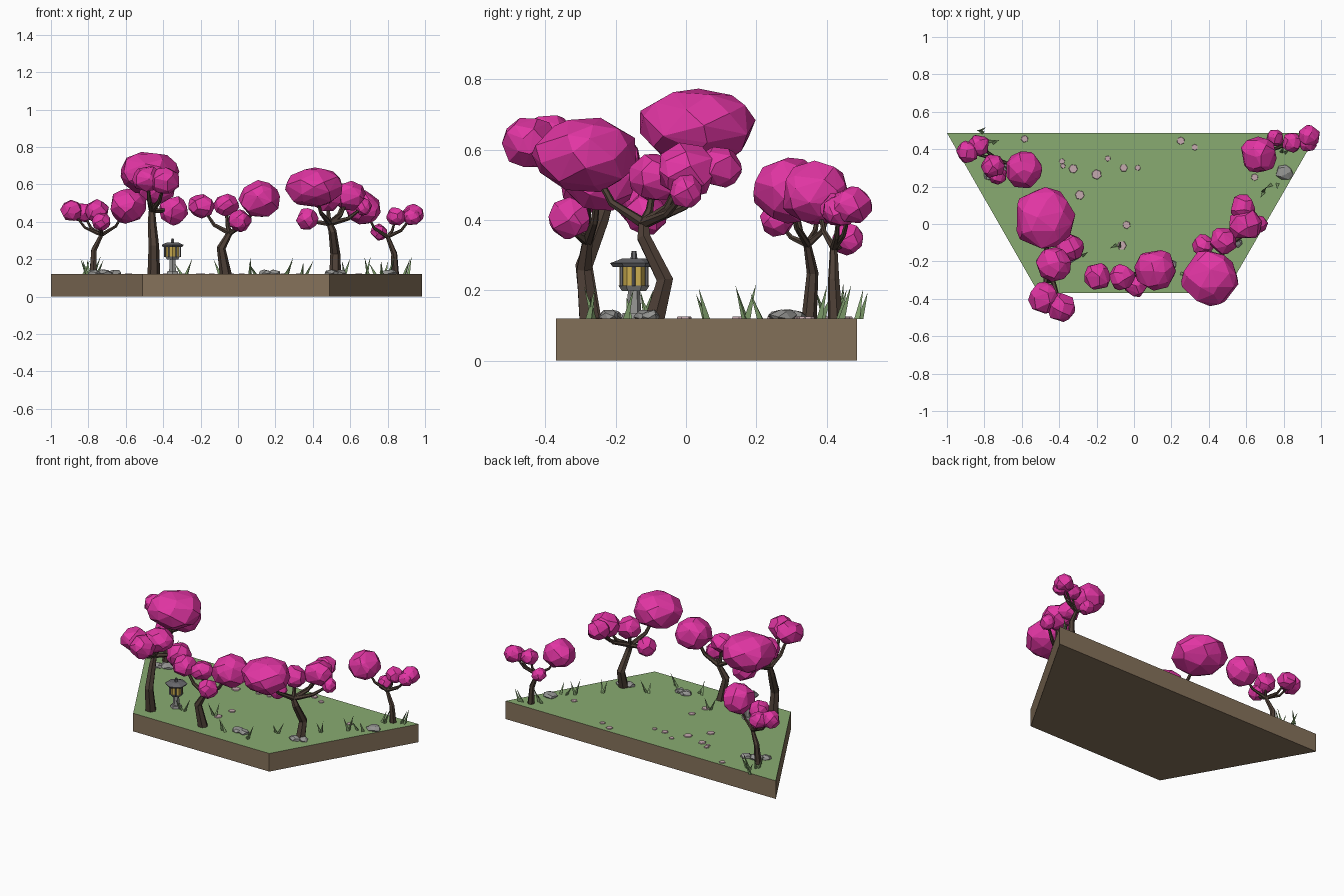
import bpy, bmesh, math, random
from mathutils import Vector, Matrix

if "Cube" in bpy.data.objects:
    bpy.data.objects.remove(bpy.data.objects["Cube"])

random.seed(7)
GROUND = 0.12


def mat(name, rgb):
    m = bpy.data.materials.new(name)
    m.diffuse_color = (*rgb, 1)
    m.use_nodes = True
    m.node_tree.nodes["Principled BSDF"].inputs["Base Color"].default_value = m.diffuse_color
    return m


BLOSSOM = mat("blossom pink", (0.76, 0.036, 0.37))
GRASS = mat("grass green", (0.25, 0.41, 0.165))
SOIL = mat("soil brown", (0.24, 0.17, 0.105))
BARK = mat("dark bark", (0.075, 0.05, 0.037))
STONE = mat("stone grey", (0.30, 0.30, 0.29))
ROOF = mat("roof grey", (0.14, 0.14, 0.15))
GLOW = mat("lantern yellow", (0.60, 0.42, 0.08))
PETAL = mat("petal pale pink", (0.56, 0.40, 0.43))
BLADE = mat("blade green", (0.23, 0.37, 0.16))


def finish(bm, name, *mats):
    bmesh.ops.recalc_face_normals(bm, faces=bm.faces)
    me = bpy.data.meshes.new(name)
    bm.to_mesh(me)
    bm.free()
    ob = bpy.data.objects.new(name, me)
    bpy.context.collection.objects.link(ob)
    for m in mats:
        me.materials.append(m)
    return ob


def add_lump(bm, center, radii, n):
    """Faceted lump: convex hull of jittered points spread over an ellipsoid."""
    verts = []
    spin = random.uniform(0, 6.28)
    for i in range(n):
        z = 1 - 2 * (i + 0.5) / n
        a = spin + i * 2.39996 + random.uniform(-0.3, 0.3)
        z = max(-1, min(1, z + random.uniform(-0.08, 0.08)))
        r = math.sqrt(1 - z * z)
        p = Vector((r * math.cos(a), r * math.sin(a), z)) * random.uniform(0.97, 1.06)
        verts.append(bm.verts.new([c + q * s for c, q, s in zip(center, p, radii)]))
    res = bmesh.ops.convex_hull(bm, input=verts)
    loose = {g for g in res["geom_interior"] + res["geom_unused"] if isinstance(g, bmesh.types.BMVert)}
    bmesh.ops.delete(bm, geom=list(loose), context='VERTS')


def add_prism(bm, x, y, z0, z1, r0, r1, sides, turn=0.0, mi=0):
    res = bmesh.ops.create_cone(bm, cap_ends=True, segments=sides, radius1=r0, radius2=r1, depth=z1 - z0,
                                matrix=Matrix.Translation((x, y, (z0 + z1) / 2)) @ Matrix.Rotation(turn, 4, 'Z'))
    for f in {f for v in res["verts"] for f in v.link_faces}:
        f.material_index = mi


# island slab: half hexagon, green on top
bm = bmesh.new()
outline = [(-1, 0.487), (-0.51, -0.37), (0.488, -0.37), (0.983, 0.487)]
face = bm.faces.new([bm.verts.new((x, y, 0)) for x, y in outline])
ext = bmesh.ops.extrude_face_region(bm, geom=[face])
bmesh.ops.translate(bm, vec=(0, 0, GROUND), verts=[g for g in ext["geom"] if isinstance(g, bmesh.types.BMVert)])
bmesh.ops.recalc_face_normals(bm, faces=bm.faces)
for f in bm.faces:
    f.material_index = 1 if f.normal.z > 0.5 else 0
finish(bm, "island_slab", SOIL, GRASS)


# trees: trunk path, trunk radius, foliage clumps (x, y, z, radius, height radius)
def tree(name, trunk, r, clumps):
    cu = bpy.data.curves.new(name + "_trunk", 'CURVE')
    cu.dimensions = '3D'
    cu.bevel_depth = 1.0
    cu.bevel_resolution = 1
    cu.use_fill_caps = True

    def limb(pts, radii):
        sp = cu.splines.new('POLY')
        sp.points.add(len(pts) - 1)
        for p, co, rad in zip(sp.points, pts, radii):
            p.co = (*co, 1)
            p.radius = rad

    n = len(trunk)
    limb(trunk, [r * (1 - 0.5 * i / (n - 1)) for i in range(n)])
    top = Vector(trunk[-1])
    for c in clumps:
        end = Vector(c[:3])
        elbow = top.lerp(end, 0.55)
        elbow.z = top.z + (end.z - top.z) * 0.3
        limb([top, elbow, end], [r * 0.5, r * 0.35, r * 0.2])
    ob = bpy.data.objects.new(name + "_trunk", cu)
    bpy.context.collection.objects.link(ob)
    cu.materials.append(BARK)
    bpy.ops.object.select_all(action='DESELECT')
    ob.select_set(True)
    bpy.context.view_layer.objects.active = ob
    bpy.ops.object.convert(target='MESH')
    for p in bpy.context.object.data.polygons:
        p.use_smooth = False
    bm = bmesh.new()
    for x, y, z, rr, h in clumps:
        add_lump(bm, (x, y, z), (rr, rr, h), 36 if rr > 0.09 else 26)
    finish(bm, name + "_foliage", BLOSSOM)


tree("back_left_tree", [(-0.775, 0.35, 0.115), (-0.77, 0.36, 0.25), (-0.73, 0.345, 0.33)], 0.022,
     [(-0.89, 0.385, 0.46, 0.06, 0.06), (-0.83, 0.42, 0.45, 0.06, 0.055), (-0.755, 0.31, 0.455, 0.065, 0.065),
      (-0.73, 0.26, 0.40, 0.05, 0.05), (-0.59, 0.29, 0.485, 0.10, 0.095)])
tree("front_left_tree", [(-0.45, -0.27, 0.115), (-0.45, -0.29, 0.27), (-0.46, -0.24, 0.40), (-0.46, -0.22, 0.46)], 0.034,
     [(-0.48, 0.03, 0.665, 0.165, 0.115), (-0.345, -0.125, 0.46, 0.078, 0.08), (-0.43, -0.215, 0.57, 0.095, 0.075),
      (-0.485, -0.395, 0.63, 0.085, 0.07), (-0.39, -0.445, 0.62, 0.08, 0.075)])
tree("front_tree", [(-0.065, -0.275, 0.115), (-0.09, -0.29, 0.26), (-0.045, -0.28, 0.34)], 0.032,
     [(-0.195, -0.28, 0.485, 0.075, 0.065), (-0.065, -0.285, 0.49, 0.07, 0.06),
      (0.01, -0.33, 0.405, 0.063, 0.06), (0.115, -0.245, 0.52, 0.112, 0.10)])
tree("front_right_tree", [(0.52, -0.09, 0.115), (0.52, -0.06, 0.23), (0.505, -0.12, 0.35), (0.49, -0.12, 0.39)], 0.032,
     [(0.405, -0.285, 0.585, 0.15, 0.11), (0.37, -0.115, 0.415, 0.06, 0.06), (0.48, -0.09, 0.52, 0.075, 0.07),
      (0.595, 0.0, 0.54, 0.09, 0.08), (0.58, 0.09, 0.55, 0.07, 0.06), (0.67, 0.0, 0.48, 0.045, 0.05)])
tree("back_right_tree", [(0.84, 0.425, 0.115), (0.835, 0.42, 0.23), (0.80, 0.42, 0.32)], 0.022,
     [(0.67, 0.37, 0.475, 0.10, 0.09), (0.755, 0.46, 0.345, 0.047, 0.045),
      (0.845, 0.435, 0.43, 0.055, 0.05), (0.93, 0.435, 0.425, 0.05, 0.045), (0.935, 0.47, 0.44, 0.06, 0.055)])

# hexagonal stone lantern with glowing chamber and dark roof
LX, LY = -0.35, -0.148
bm = bmesh.new()
for z0, z1, r0, r1, mi in [
        (0.118, 0.136, 0.036, 0.032, 0), (0.136, 0.200, 0.021, 0.017, 0), (0.198, 0.214, 0.034, 0.045, 0),
        (0.214, 0.270, 0.041, 0.041, 2), (0.266, 0.277, 0.060, 0.068, 1), (0.277, 0.290, 0.068, 0.034, 1),
        (0.288, 0.312, 0.010, 0.007, 1)]:
    add_prism(bm, LX, LY, z0, z1, r0, r1, 6, mi=mi)
for k in range(6):  # chamber corner posts
    a = k * math.pi / 3
    add_prism(bm, LX + 0.041 * math.cos(a), LY + 0.041 * math.sin(a), 0.212, 0.268, 0.005, 0.005, 4, a, 1)
finish(bm, "stone_lantern", STONE, ROOF, GLOW)

# flat boulders
bm = bmesh.new()
for x, y, r in [(-0.72, 0.29, 0.05), (-0.66, 0.31, 0.038), (-0.77, 0.26, 0.035), (0.15, -0.215, 0.04),
                (0.195, -0.22, 0.034), (0.50, -0.115, 0.04), (0.55, -0.10, 0.03), (0.805, 0.275, 0.05)]:
    add_lump(bm, (x, y, GROUND + 0.006), (r, r * 0.85, 0.02), 16)
finish(bm, "boulders", STONE)

# grass blades in small tufts, thin leaning spikes
bm = bmesh.new()
for x, y in [(-0.80, 0.40), (-0.76, 0.44), (-0.81, 0.49), (-0.29, -0.16), (-0.08, -0.11), (0.08, -0.27),
             (0.25, -0.27), (0.36, -0.09), (0.57, 0.05), (0.68, 0.18), (0.75, 0.21), (0.79, 0.38), (0.91, 0.45)]:
    for k in range(2):
        h = random.uniform(0.055, 0.105)
        a = random.uniform(0, 6.28)
        bx, by = x + random.uniform(-0.02, 0.02), y + random.uniform(-0.015, 0.01)
        base = [bm.verts.new((bx + 0.011 * math.cos(a + t), by + 0.011 * math.sin(a + t), GROUND - 0.002))
                for t in (0, 2.09, 4.19)]
        tip = bm.verts.new((bx + 0.04 * math.cos(a), by + 0.03 * math.sin(a), GROUND + h))
        bm.faces.new(base)
        for i in range(3):
            bm.faces.new((base[i], base[(i + 1) % 3], tip))
finish(bm, "grass_blades", BLADE)

# fallen petals, thin plates on the grass
bm = bmesh.new()
for x, y, r in [(-0.385, 0.335, .016), (-0.325, 0.295, .025), (-0.20, 0.265, .028), (-0.14, 0.35, .016),
                (-0.055, 0.30, .022), (0.02, 0.30, .016), (-0.585, 0.455, .02), (0.25, 0.445, .022),
                (0.325, 0.41, .018), (-0.29, 0.155, .026), (-0.04, -0.005, .022), (-0.065, -0.115, .026),
                (0.645, 0.25, .02), (-0.38, 0.31, .014)]:
    add_prism(bm, x, y, GROUND - 0.001, GROUND + 0.005, r, r * 0.9, 6, random.uniform(0, 1))
finish(bm, "fallen_petals", PETAL)
